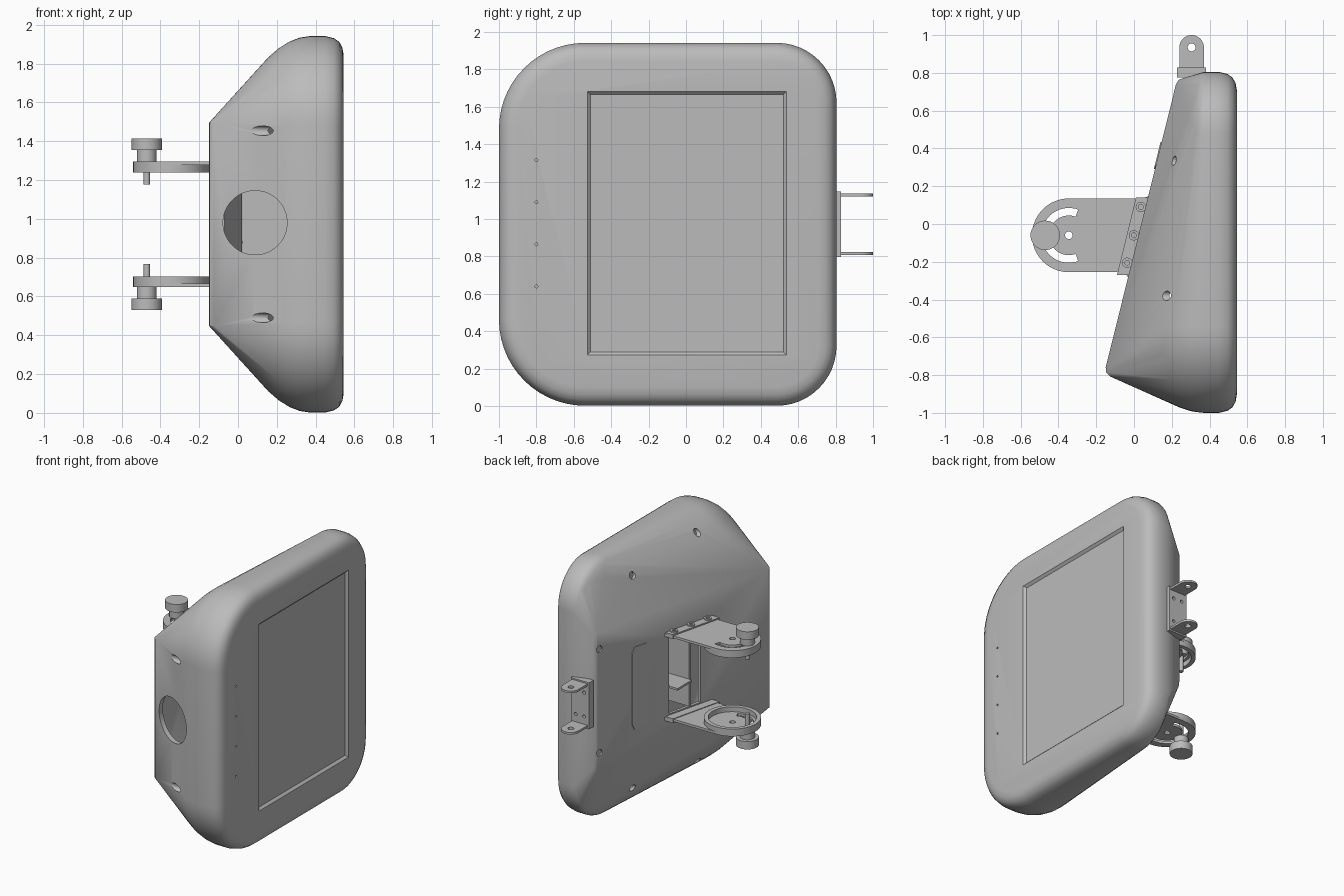
import bpy, bmesh
from math import sin, cos, pi, radians
from mathutils import Matrix, Vector

if "Cube" in bpy.data.objects:
    bpy.data.objects.remove(bpy.data.objects["Cube"], do_unlink=True)

ZC = 0.972  # height of the mirror plane
grey = bpy.data.materials.new("plain_grey")
grey.use_nodes = True
grey.diffuse_color = (0.5, 0.5, 0.5, 1)
grey.node_tree.nodes["Principled BSDF"].inputs["Base Color"].default_value = (0.5, 0.5, 0.5, 1)


def finish(name, bm):
    bmesh.ops.recalc_face_normals(bm, faces=bm.faces)
    me = bpy.data.meshes.new(name)
    bm.to_mesh(me)
    bm.free()
    me.materials.append(grey)
    ob = bpy.data.objects.new(name, me)
    bpy.context.collection.objects.link(ob)
    return ob


def hull(name, pts):
    bm = bmesh.new()
    for p in pts:
        bm.verts.new(p)
    res = bmesh.ops.convex_hull(bm, input=bm.verts)
    loose = {v for v in res["geom_interior"] + res["geom_unused"] if isinstance(v, bmesh.types.BMVert)}
    bmesh.ops.delete(bm, geom=list(loose), context='VERTS')
    bmesh.ops.dissolve_limit(bm, angle_limit=0.005, verts=bm.verts, edges=bm.edges)
    return finish(name, bm)


def prism(name, pts, z0, z1):
    bm = bmesh.new()
    f = bm.faces.new([bm.verts.new((x, y, z0)) for x, y in pts])
    ext = bmesh.ops.extrude_face_region(bm, geom=[f])["geom"]
    bmesh.ops.translate(bm, vec=(0, 0, z1 - z0), verts=[v for v in ext if isinstance(v, bmesh.types.BMVert)])
    return finish(name, bm)


def box(name, lo, hi):
    return prism(name, [(lo[0], lo[1]), (hi[0], lo[1]), (hi[0], hi[1]), (lo[0], hi[1])], lo[2], hi[2])


def rod(name, a, b, r, n=32):
    a, b = Vector(a), Vector(b)
    bm = bmesh.new()
    turn = (b - a).to_track_quat('Z', 'Y').to_matrix().to_4x4()
    bmesh.ops.create_cone(bm, cap_ends=True, segments=n, radius1=r, radius2=r, depth=(b - a).length,
                          matrix=Matrix.Translation((a + b) / 2) @ turn)
    return finish(name, bm)


def activate(ob):
    bpy.ops.object.select_all(action='DESELECT')
    ob.select_set(True)
    bpy.context.view_layer.objects.active = ob


def cut(ob, cutters):
    for c in cutters:
        m = ob.modifiers.new("cut", 'BOOLEAN')
        m.operation, m.solver, m.object = 'DIFFERENCE', 'EXACT', c
    activate(ob)
    bpy.ops.object.convert(target='MESH')
    for c in cutters:
        bpy.data.objects.remove(c, do_unlink=True)


def smooth(ob, deg=30):
    activate(ob)
    bpy.ops.object.shade_smooth_by_angle(angle=radians(deg))


def arc(cx, cy, r, a0, a1, n=16):
    return [(cx + r * cos(radians(a0 + (a1 - a0) * i / n)),
             cy + r * sin(radians(a0 + (a1 - a0) * i / n))) for i in range(n + 1)]


def back_x(y):  # the slanted back plane
    return 0.041 + 0.245 * y


def outline(inset):
    y0, y1, h = -1 + inset, 0.805 - inset, 0.97 - inset
    big, small = 0.46 - inset, 0.32 - inset
    pts = arc(y1 - small, h - small, small, 90, 0, 12)
    pts += arc(y0 + big, h - big, big, 180, 90, 14)
    return [(y, s * z + ZC) for y, z in pts for s in (1, -1)]


# Housing: rounded panel side flowing into a wedge with a vertical ridge
def housing_points():
    pts = []
    for x, inset in ((.545, .1), (.538, .06), (.522, .03), (.495, .011), (.45, 0), (.37, 0)):
        pts += [(x, y, z) for y, z in outline(inset)]
    for t, inset in ((.25, .008), (.5, .028), (.75, .06), (1, .105)):
        pts += [(.37 - .45 * t * (.37 - back_x(y)), y, z) for y, z in outline(inset)]
    for s in (1, -1):
        pts += [(x, y, ZC + s * .523) for x, y in ((-.15, -.76), (-.147, -.785), (-.125, -.808))]
        pts += [(back_x(.74), .74, ZC + s * .52), (.238, .765, ZC + s * .5)]
    return pts


def rect(x, grow):
    return [(x, y, z) for y in (-.51 - grow, .52 + grow) for z in (.29 - grow, 1.665 + grow)]


housing = hull("housing", housing_points())
c = Vector((.25, -.1, ZC))
cavity = hull("cavity", [(c.x + (x - c.x) * .9, c.y + (y - c.y) * .96, c.z + (z - c.z) * .96)
                         for x, y, z in housing_points()])
cutters = [cavity,
           hull("panel_recess", rect(.528, 0) + rect(.548, .02)),
           rod("round_port", (.088, -1.1, .98), (.088, -.56, .98), .165, 64),
           prism("back_opening", [(back_x(y) + d, y) for y, d in ((-.17, -.05), (.11, -.05), (.11, .06), (-.17, .06))],
                 ZC - .29, ZC + .29)]
for z in (.64, .865, 1.09, 1.315):
    cutters.append(rod("pin_hole", (.53, -.8, z), (.6, -.8, z), .008, 12))
for s in (1, -1):
    for x, y, dz in ((.155, -.92, .482), (.245, .335, .8), (.19, -.38, .86), (.23, .72, .39)):
        cutters.append(rod("screw_hole", (x - .22, y, ZC + s * dz), (x + .12, y, ZC + s * dz), .025, 24))
cut(housing, cutters)
smooth(housing)

# Inner partition behind the back opening
box("inner_partition", (.022, -.09, ZC - .29), (.5, -.07, ZC + .29))
box("inner_shelf", (0, -.07, ZC - .1), (.2, .1, ZC - .085))

# Cover plate on the slanted back
cover = [(.29, -.27), (.29, .27), (.31, .31), (.415, .31), (.435, .27), (.435, -.27), (.415, -.31), (.31, -.31)]
hull("cover_plate", [(back_x(y) + d, y, ZC + z) for y, z in cover for d in (-.007, .004)])

# Pair of swivel brackets with clamp knobs, mirrored in height
CX, CY, R = -.345, -.06, .195
for s, side in ((1, "upper"), (-1, "lower")):
    def zs(a, b):
        return sorted((ZC + s * a, ZC + s * b))

    def disc(name, x, y, a, b, r, n=32):
        return rod(side + name, (x, y, ZC + s * a), (x, y, ZC + s * b), r, n)

    stadium = arc(CX, CY, R, 90, 270, 32) + [(-.05, CY - R), (-.03, -.285), (back_x(-.285) + .01, -.285),
                                             (back_x(.15) + .01, .15), (.04, .135)]
    plate = prism(side + "_bracket_plate", stadium, *zs(.305, .323))
    slot = arc(CX, CY, .145, 70, 290, 32) + arc(CX, CY, .105, 290, 70, 32)
    cut(plate, [prism("slot", slot, *zs(.29, .34)), disc("hole", CX, CY, .29, .34, .02, 20)])
    smooth(plate)

    ring = disc("_bracket_ring", CX, CY, .268, .305, R, 64)
    cut(ring, [disc("bore", CX, CY, .25, .32, .165, 64)])
    smooth(ring)

    strip = [(back_x(y) + d, y) for y, d in ((-.27, .01), (.14, .01), (.14, -.065), (-.27, -.065))]
    prism(side + "_mount_strip", strip, *zs(.3, .333))
    for y in (.09, -.06, -.205):
        x = back_x(y) - .027
        screw = disc("_mount_screw", x, y, .32, .343, .027, 24)
        cut(screw, [disc("socket", x, y, .334, .36, .013, 12)])
        smooth(screw)

    for part, a, b, r in (("_knob_cap", .383, .443, .078), ("_knob_neck", .323, .383, .05),
                          ("_knob_stem", .205, .323, .016)):
        smooth(disc(part, -.47, CY, a, b, r))

# Rear hinge: base plate with two rounded ears
base = box("hinge_base", (.228, .775, ZC - .175), (.38, .828, ZC + .175))
cut(base, [rod("bolt_hole", (x, .8, ZC + z), (x, .9, ZC + z), .012, 16)
           for x in (.27, .34) for z in (-.09, .09)])
for s, side in ((1, "upper"), (-1, "lower")):
    z0, z1 = sorted((ZC + s * .148, ZC + s * .164))
    ear = prism(side + "_hinge_ear", [(.24, .8), (.37, .8)] + arc(.305, .935, .065, 0, 180, 20), z0, z1)
    cut(ear, [rod("ear_hole", (.305, .935, z0 - .05), (.305, .935, z1 + .05), .021, 24)])
    smooth(ear)
